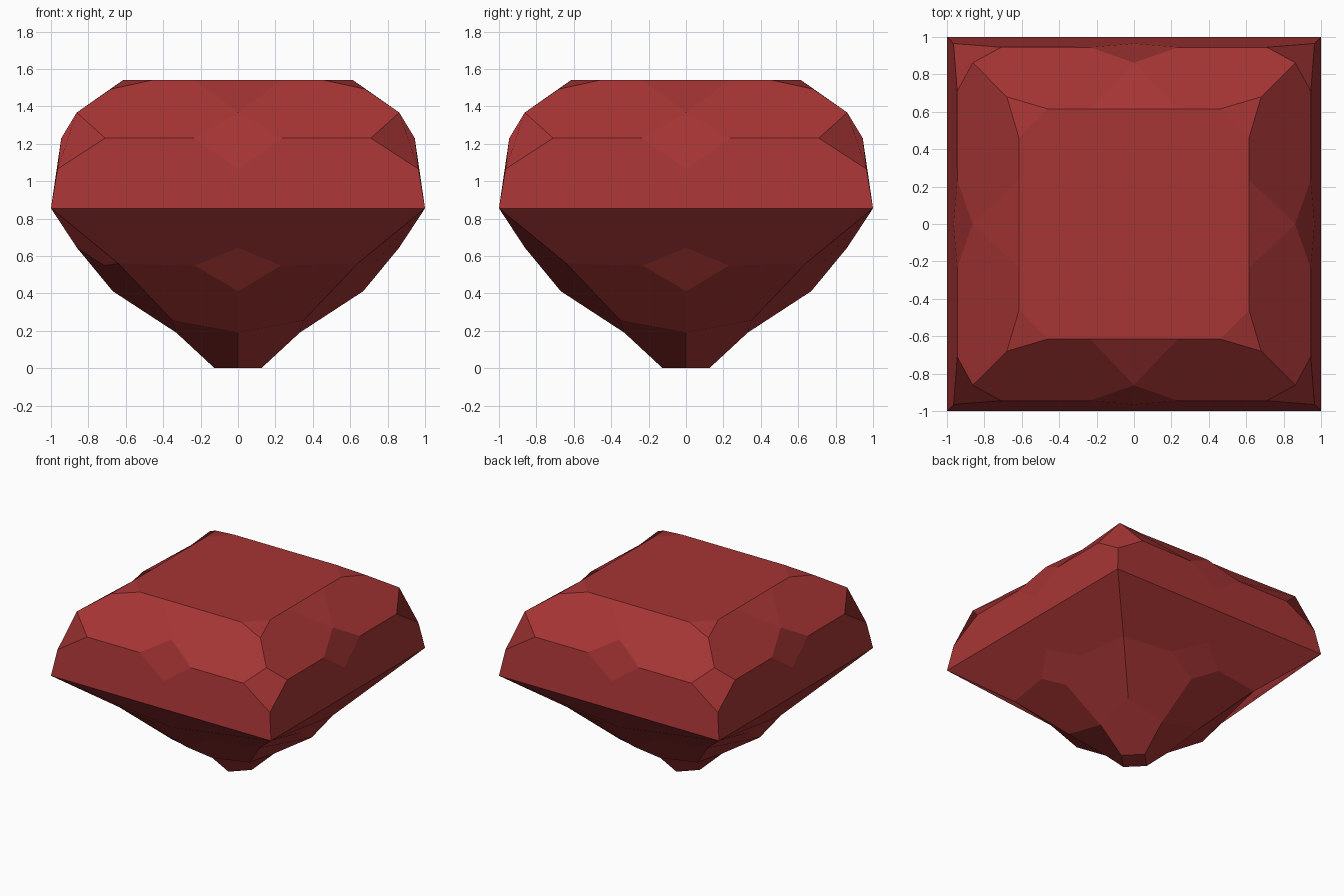
import bpy, bmesh
from mathutils import Vector, Matrix
from math import radians

if "Cube" in bpy.data.objects:
    bpy.data.objects.remove(bpy.data.objects["Cube"])

bm = bmesh.new()


def facet(points):
    """Add one facet four times around the z axis."""
    for k in range(4):
        rot = Matrix.Rotation(radians(90 * k), 3, 'Z')
        bm.faces.new([bm.verts.new(rot @ Vector(p)) for p in points])


def mirrored(points):
    """Add a facet and its left-right mirror image, four times around."""
    facet(points)
    facet([(-x, y, z) for x, y, z in reversed(points)])


def flip(p):
    return (-p[0], p[1], p[2])


def diag(p):
    """Mirror across the corner diagonal of the front-right quadrant."""
    return (-p[1], -p[0], p[2])


# Key points on the front side (right half)
table_in, table_out = (.235, -.615, 1.54), (.46, -.615, 1.54)
table_corner = (.68, -.68, 1.492)
star_tip = (0, -.862, 1.367)
crown_corner = (.862, -.862, 1.367)
belt_in, belt_out = (.235, -.945, 1.23), (.71, -.945, 1.23)
belt_low, belt_corner = (0, -.965, 1.065), (.965, -.965, 1.065)
girdle = (1, -1, .855)
pav_top, pav_side, pav_low = (0, -.862, .645), (.23, -.715, .548), (0, -.67, .412)
pav_corner, ridge_end = (.64, -.64, .56), (.35, -.35, .255)
keel, culet = (0, -.33, .19), (0, -.125, 0)

# Crown: star, main, corner and girdle facets
facet([flip(table_in), star_tip, table_in])
mirrored([star_tip, belt_in, belt_out, crown_corner, table_corner, table_out, table_in])
facet([table_out, table_corner, diag(table_out)])
facet([star_tip, flip(belt_in), belt_low, belt_in])
facet([crown_corner, belt_out, belt_corner, diag(belt_out)])
facet([flip(girdle), girdle, belt_corner, belt_out, belt_in, belt_low,
       flip(belt_in), flip(belt_out), flip(belt_corner)])

# Pavilion: upper, diamond, lower and culet facets
facet([girdle, flip(girdle), flip(pav_corner), flip(pav_side), pav_top,
       pav_side, pav_corner])
facet([pav_top, flip(pav_side), pav_low, pav_side])
mirrored([pav_low, keel, ridge_end, pav_corner, pav_side])
facet([ridge_end, keel, culet, diag(culet), diag(keel)])

# Flat table on top and culet underneath
rots = [Matrix.Rotation(radians(90 * k), 3, 'Z') for k in range(4)]
rim = [flip(table_out), flip(table_in), table_in, table_out]
bm.faces.new([bm.verts.new(r @ Vector(p)) for r in rots for p in rim])
bm.faces.new([bm.verts.new(r @ Vector(culet)) for r in reversed(rots)])

bmesh.ops.remove_doubles(bm, verts=bm.verts[:], dist=.001)
bmesh.ops.recalc_face_normals(bm, faces=bm.faces[:])
mesh = bpy.data.meshes.new("cut_gemstone")
bm.to_mesh(mesh)
bm.free()

# Red material
red = bpy.data.materials.new("red_gem")
red.diffuse_color = (.38, .035, .035, 1)
red.use_nodes = True
red.node_tree.nodes["Principled BSDF"].inputs["Base Color"].default_value = red.diffuse_color
mesh.materials.append(red)
gem = bpy.data.objects.new("cut_gemstone", mesh)
bpy.context.collection.objects.link(gem)
